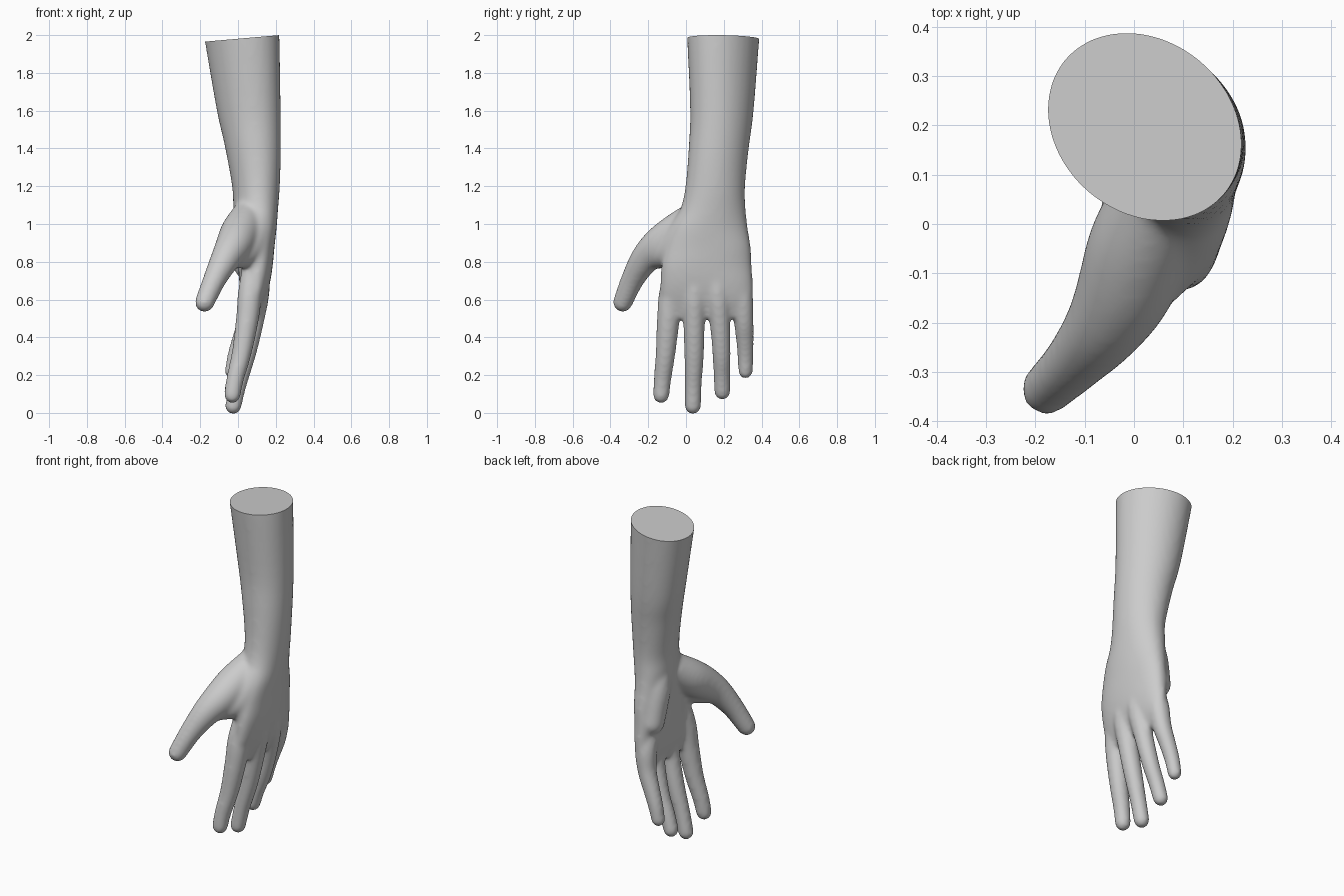
import bpy, bmesh, math
from mathutils import Vector

if "Cube" in bpy.data.objects:
    bpy.data.objects.remove(bpy.data.objects["Cube"])

SIDES = 32


def spline(points, steps):
    """Smooth curve through tuples of any length (Catmull-Rom)."""
    pts = [Vector(p) for p in points]
    pts = [pts[0] * 2 - pts[1]] + pts + [pts[-1] * 2 - pts[-2]]
    out = []
    for i in range(1, len(pts) - 2):
        a, b, c, d = pts[i - 1:i + 3]
        for s in range(steps):
            t = s / steps
            out.append(0.5 * (2 * b + (c - a) * t + (2 * a - 5 * b + 4 * c - d) * t**2
                              + (3 * b - a - 3 * c + d) * t**3))
    return out + [pts[-2]]


def loft(bm, rings):
    """Skin a list of vertex rings and close both ends."""
    loops = [[bm.verts.new(p) for p in ring] for ring in rings]
    for lo, hi in zip(loops, loops[1:]):
        for i in range(SIDES):
            j = (i + 1) % SIDES
            bm.faces.new((lo[i], lo[j], hi[j], hi[i]))
    bm.faces.new(loops[0][::-1])
    bm.faces.new(loops[-1])


def spow(v, p):
    return math.copysign(abs(v) ** p, v)


def body_ring(z, cx, cy, wide, thick, turn, power):
    """Rounded oval cross-section, its width running mostly along y."""
    t, ring = math.radians(turn), []
    for i in range(SIDES):
        a = math.tau * i / SIDES
        w, h = wide * spow(math.sin(a), power), thick * spow(math.cos(a), power)
        ring.append((cx + w * math.sin(t) + h * math.cos(t),
                     cy + w * math.cos(t) - h * math.sin(t), z))
    return ring


def finger(bm, path):
    """Tapered tube with a round tip; path points are x, y, z, radius."""
    pts = spline(path, 6)
    centres = [Vector(p[:3]) for p in pts]
    radii = [p[3] for p in pts]
    n = len(pts)
    tangents = [(centres[min(i + 1, n - 1)] - centres[max(i - 1, 0)]).normalized()
                for i in range(n)]
    tip, r, end = centres[-1].copy(), radii[-1], tangents[-1]
    for k in range(1, 7):
        a = math.radians(14 * k)
        centres.append(tip + end * r * math.sin(a))
        radii.append(r * math.cos(a))
        tangents.append(end)
    rings = []
    for c, rad, t in zip(centres, radii, tangents):
        u = t.cross(Vector((1, 0, 0))).normalized()
        v = t.cross(u)
        rings.append([c + rad * (u * math.cos(math.tau * i / SIDES)
                                 + v * math.sin(math.tau * i / SIDES)) for i in range(SIDES)])
    loft(bm, rings)


bm = bmesh.new()

# Forearm, wrist and palm: z, centre x, centre y, half width, half thickness, turn, squareness
body = [
    (2.10, 0.008, 0.199, 0.218, 0.182, -51, 1.0),
    (1.98, 0.021, 0.197, 0.213, 0.175, -51, 1.0),
    (1.60, 0.057, 0.190, 0.182, 0.154, -46, 1.0),
    (1.40, 0.080, 0.173, 0.165, 0.141, -30, 1.0),
    (1.20, 0.095, 0.155, 0.160, 0.124, -14, 1.0),
    (1.08, 0.094, 0.143, 0.174, 0.116, -10, 0.97),
    (0.98, 0.095, 0.125, 0.203, 0.107, -7, 0.95),
    (0.88, 0.094, 0.115, 0.228, 0.098, -4, 0.92),
    (0.78, 0.092, 0.109, 0.240, 0.090, -4, 0.90),
    (0.68, 0.088, 0.109, 0.245, 0.079, -2, 0.88),
    (0.59, 0.082, 0.108, 0.242, 0.060, 0, 0.88),
    (0.50, 0.076, 0.110, 0.215, 0.028, 0, 0.90),
]
loft(bm, [body_ring(*s) for s in spline(body, 5)])

# Fingers, from inside the palm to the tip
finger(bm, [(0.085, -0.040, 0.82, 0.055), (0.064, -0.078, 0.64, 0.064),
            (0.050, -0.093, 0.50, 0.061), (0.020, -0.108, 0.32, 0.053),
            (-0.015, -0.124, 0.18, 0.047), (-0.030, -0.132, 0.094, 0.044)])
finger(bm, [(0.105, 0.060, 0.82, 0.060), (0.101, 0.045, 0.64, 0.065),
            (0.083, 0.043, 0.50, 0.058), (0.045, 0.043, 0.32, 0.053),
            (0.000, 0.038, 0.15, 0.046), (-0.025, 0.036, 0.036, 0.044)])
finger(bm, [(0.105, 0.140, 0.82, 0.060), (0.104, 0.165, 0.64, 0.063),
            (0.085, 0.178, 0.50, 0.055), (0.040, 0.188, 0.32, 0.049),
            (-0.005, 0.190, 0.20, 0.045), (-0.033, 0.192, 0.111, 0.043)])
finger(bm, [(0.080, 0.220, 0.82, 0.055), (0.070, 0.286, 0.64, 0.063),
            (0.052, 0.304, 0.50, 0.054), (0.012, 0.312, 0.38, 0.047),
            (-0.014, 0.315, 0.30, 0.043), (-0.032, 0.315, 0.219, 0.039)])

# Thumb, then the skin between it and the palm, then the outer heel of the palm
finger(bm, [(0.060, 0.080, 1.05, 0.090), (0.015, -0.035, 0.96, 0.105),
            (-0.020, -0.135, 0.890, 0.098), (-0.064, -0.212, 0.82, 0.080),
            (-0.122, -0.281, 0.71, 0.062), (-0.177, -0.335, 0.585, 0.052)])
finger(bm, [(0.110, 0.030, 1.02, 0.080), (0.085, -0.030, 0.93, 0.080),
            (0.040, -0.095, 0.85, 0.075), (-0.045, -0.175, 0.815, 0.057)])
finger(bm, [(0.065, 0.190, 1.08, 0.085), (0.045, 0.225, 0.96, 0.080),
            (0.045, 0.265, 0.78, 0.070)])

bmesh.ops.recalc_face_normals(bm, faces=bm.faces)
mesh = bpy.data.meshes.new("arm_and_hand")
bm.to_mesh(mesh)
bm.free()
arm = bpy.data.objects.new("arm_and_hand", mesh)
bpy.context.collection.objects.link(arm)

# Fuse the parts into one skin and soften the joins
remesh = arm.modifiers.new("fuse", 'REMESH')
remesh.mode = 'VOXEL'
remesh.voxel_size = 0.011
soften = arm.modifiers.new("soften", 'SMOOTH')
soften.factor = 0.5
soften.iterations = 16
bpy.context.view_layer.update()
skin = bpy.data.meshes.new_from_object(arm.evaluated_get(bpy.context.evaluated_depsgraph_get()))
arm.modifiers.clear()

# Flat, slightly tilted cut at the top of the forearm
bm = bmesh.new()
bm.from_mesh(skin)
bmesh.ops.bisect_plane(bm, geom=bm.verts[:] + bm.edges[:] + bm.faces[:], dist=1e-5,
                       plane_co=(0.22, 0.2, 2.0), plane_no=(-0.0875, 0, 1),
                       clear_outer=True)
bmesh.ops.holes_fill(bm, edges=[e for e in bm.edges if e.is_boundary], sides=0)
bmesh.ops.recalc_face_normals(bm, faces=bm.faces)
bm.to_mesh(skin)
bm.free()
arm.data = skin

grey = bpy.data.materials.new("plain_grey")
grey.diffuse_color = (0.6, 0.6, 0.6, 1)
grey.use_nodes = True
grey.node_tree.nodes["Principled BSDF"].inputs["Base Color"].default_value = grey.diffuse_color
skin.materials.clear()
skin.materials.append(grey)

bpy.context.view_layer.objects.active = arm
arm.select_set(True)
bpy.ops.object.shade_smooth_by_angle(angle=math.radians(45))
